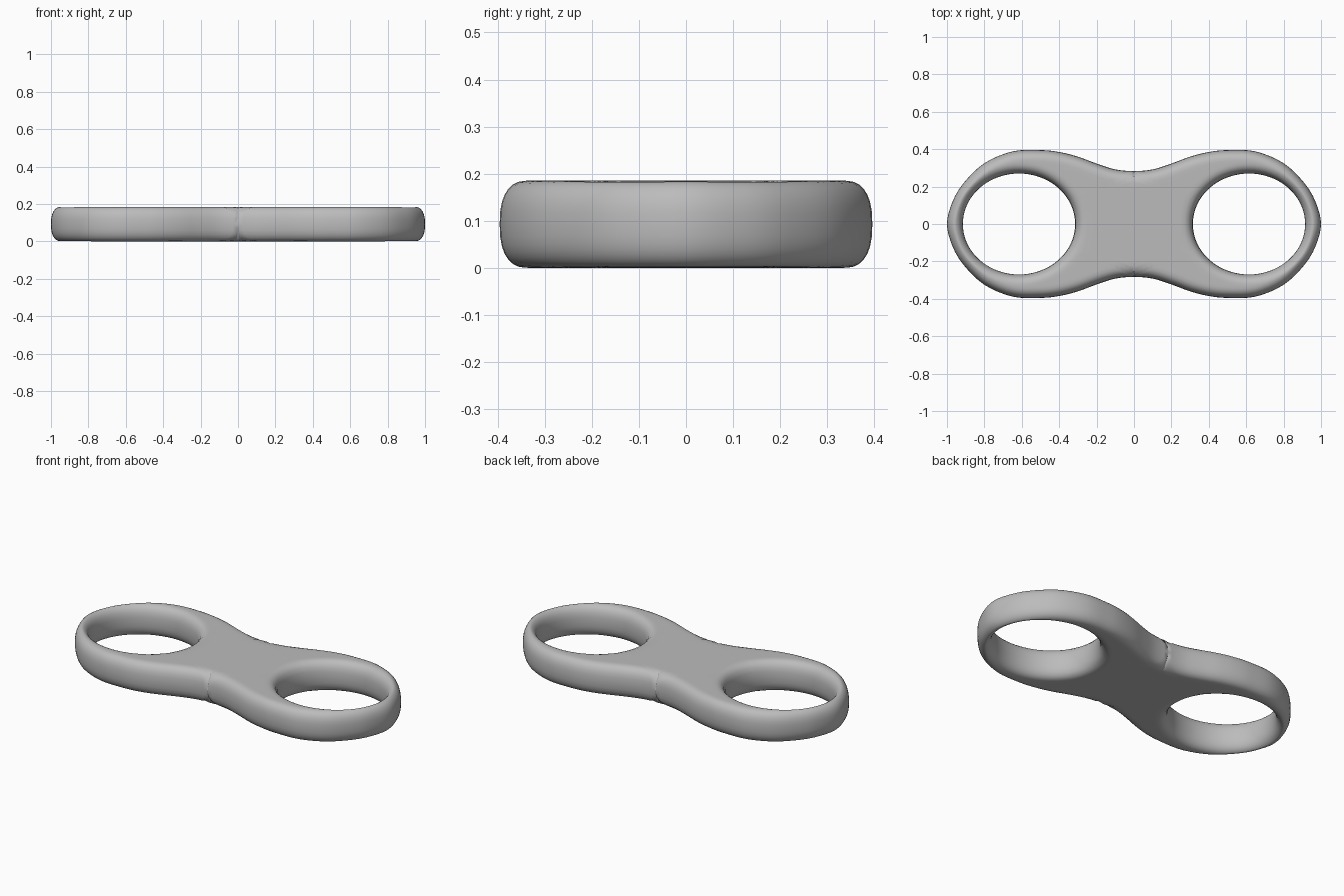
import bpy, bmesh, math
from mathutils import Vector

if "Cube" in bpy.data.objects:
    bpy.data.objects.remove(bpy.data.objects["Cube"])

HALF = 0.0925               # half thickness
ROUND = 0.06                # width of the rounded border
HOLE = Vector((0.615, 0))   # finger hole centre
RX, RY = 0.30, 0.27         # finger hole radii


def smooth_curve(pts, steps):
    """Catmull-Rom curve through the points."""
    p = [Vector(q) for q in pts]
    p = [Vector((-p[1].x, p[1].y))] + p + [Vector((p[-2].x, -p[-2].y))]
    out = []
    for i in range(1, len(p) - 2):
        a, b, c, d = p[i - 1:i + 3]
        for s in range(steps):
            t = s / steps
            out.append(0.5 * (2 * b + (c - a) * t + (2 * a - 5 * b + 4 * c - d) * t ** 2
                              + (3 * b - a - 3 * c + d) * t ** 3))
    return out + [p[-2]]


def distance(p, line):
    """Shortest distance from a point to a polyline."""
    best = 9.0
    for a, b in zip(line, line[1:]):
        ab = b - a
        t = max(0, min(1, (p - a).dot(ab) / ab.length_squared))
        best = min(best, (p - a - ab * t).length)
    return best


# Outline of one quarter, from the waist to the end
outline = smooth_curve([(0, .283), (.1, .292), (.2, .323), (.3, .36), (.4, .385),
                        (.5, .395), (.65, .388), (.8, .325), (.91, .22),
                        (.97, .12), (1, 0)], 4)
hole = [HOLE + Vector((RX * math.cos(a), RY * math.sin(a)))
        for a in (math.pi * i / 60 for i in range(61))]

# Start points run up the middle of the web, then follow the outline
outer = [Vector((0, .283 * i / 10)) for i in range(10)] + outline

bm = bmesh.new()
N = 16
rows = []
for o in outer:
    d = o - HOLE
    k = 1 / math.sqrt((d.x / RX) ** 2 + (d.y / RY) ** 2)
    inner = HOLE + d * k
    row = []
    for j in range(N + 1):
        p = inner.lerp(o, 0.5 - 0.5 * math.cos(math.pi * j / N))
        edge = min(distance(p, hole), distance(p, outline))
        if j == 0 or (j == N and o in outline):
            edge = 0
        u = 1 - min(edge / ROUND, 1)
        z = HALF * (1 - u ** 2.5) ** 0.4
        row.append(bm.verts.new((p.x, p.y, z)))
    rows.append(row)
for r, s in zip(rows, rows[1:]):
    for j in range(N):
        bm.faces.new((r[j], r[j + 1], s[j + 1], s[j]))
bmesh.ops.recalc_face_normals(bm, faces=bm.faces)
if sum(f.normal.z for f in bm.faces) < 0:
    bmesh.ops.reverse_faces(bm, faces=bm.faces)

mesh = bpy.data.meshes.new("double_ring_body")
bm.to_mesh(mesh)
bm.free()
body = bpy.data.objects.new("double_ring_body", mesh)
bpy.context.collection.objects.link(body)
body.location.z = HALF

grey = bpy.data.materials.new("plain grey")
grey.diffuse_color = (0.5, 0.5, 0.5, 1)
grey.use_nodes = True
grey.node_tree.nodes["Principled BSDF"].inputs["Base Color"].default_value = grey.diffuse_color
mesh.materials.append(grey)

bpy.context.view_layer.objects.active = body
body.select_set(True)
bpy.ops.object.shade_smooth_by_angle(angle=math.radians(50))

# Mirror the quarter shell to all sides
mirror = body.modifiers.new("all_sides", 'MIRROR')
mirror.use_axis = (True, True, True)
mirror.merge_threshold = 0.0005
